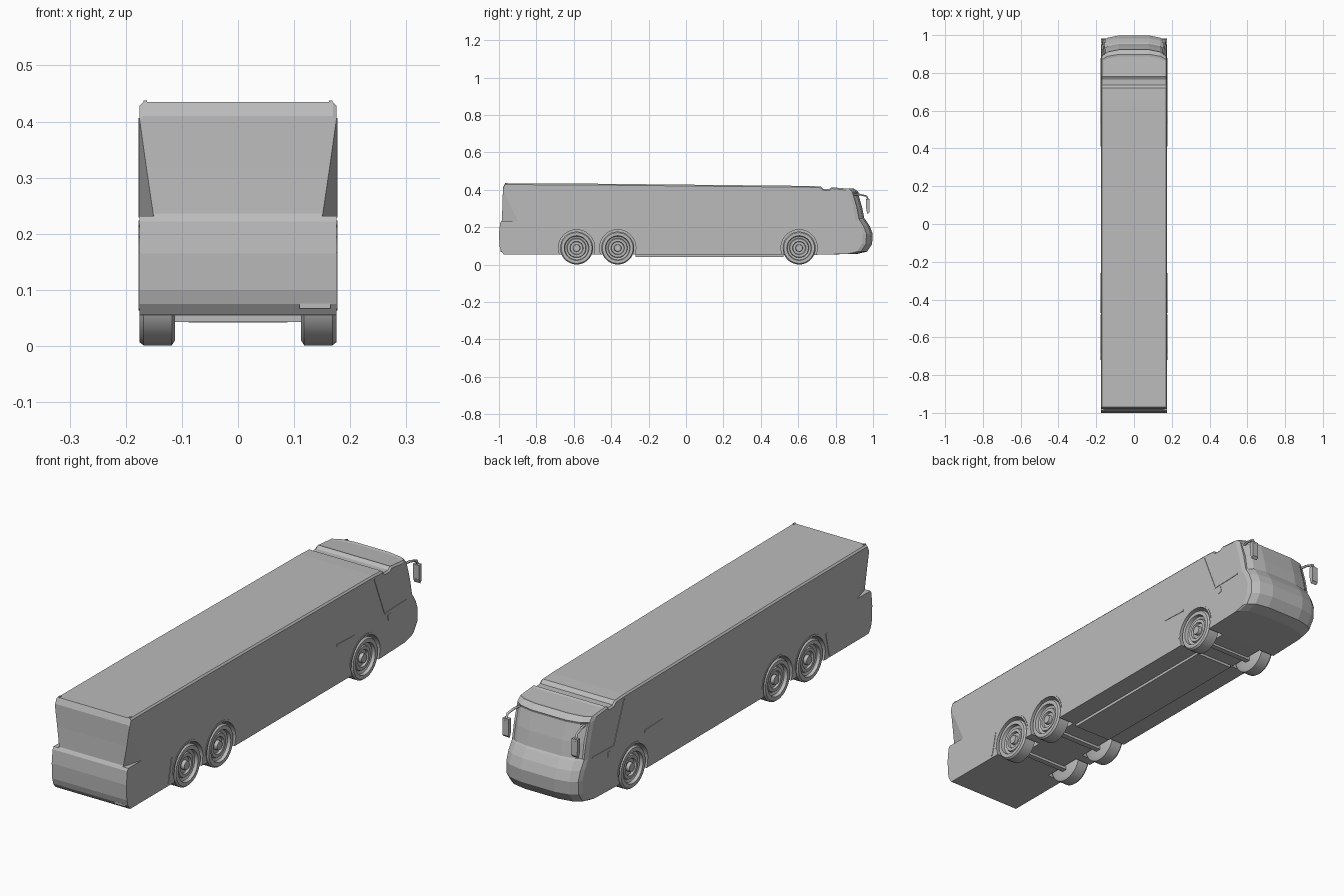
import bpy, bmesh, math
from mathutils import Vector, Matrix

cube = bpy.data.objects.get("Cube")
if cube:
    bpy.data.objects.remove(cube, do_unlink=True)

grey = bpy.data.materials.new("plain grey")
grey.use_nodes = True
grey.diffuse_color = (0.5, 0.5, 0.5, 1)
grey.node_tree.nodes["Principled BSDF"].inputs["Base Color"].default_value = (0.5, 0.5, 0.5, 1)


def finish(name, bm, smooth=None):
    bmesh.ops.recalc_face_normals(bm, faces=bm.faces[:])
    mesh = bpy.data.meshes.new(name)
    bm.to_mesh(mesh)
    bm.free()
    mesh.materials.append(grey)
    obj = bpy.data.objects.new(name, mesh)
    bpy.context.collection.objects.link(obj)
    if smooth:
        bpy.ops.object.select_all(action='DESELECT')
        obj.select_set(True)
        bpy.context.view_layer.objects.active = obj
        bpy.ops.object.shade_smooth_by_angle(angle=math.radians(smooth))
    return obj


def box(name, lo, hi):
    bm = bmesh.new()
    lo, hi = Vector(lo), Vector(hi)
    size = Matrix.Diagonal((*(hi - lo), 1))
    bmesh.ops.create_cube(bm, size=1, matrix=Matrix.Translation((lo + hi) / 2) @ size)
    return finish(name, bm)


def hull(name, points):
    bm = bmesh.new()
    for p in points:
        bm.verts.new(p)
    bmesh.ops.convex_hull(bm, input=bm.verts[:])
    return finish(name, bm)


def lathe(name, profile, y, z, side, start=0, sweep=360, steps=36, closed=True):
    # profile of (radius, distance from centre line), turned about the x axis
    bm = bmesh.new()
    a = math.radians(start)
    vs = [bm.verts.new((side * x, y + r * math.cos(a), z + r * math.sin(a))) for r, x in profile]
    es = [bm.edges.new(p) for p in zip(vs, vs[1:])]
    if closed:
        es.append(bm.edges.new((vs[-1], vs[0])))
    bmesh.ops.spin(bm, geom=vs + es, cent=(0, y, z), axis=(1, 0, 0),
                   angle=math.radians(sweep), steps=steps)
    bmesh.ops.remove_doubles(bm, verts=bm.verts[:], dist=0.0003)
    return finish(name, bm, 35)


def strip(name, side, pts, width, x=0.1745, out=0.003):
    # thin raised strip on the flank between two (y, z) points
    a, b = (Vector((0, *p)) for p in pts)
    n = (b - a).normalized().cross(Vector((1, 0, 0))) * width / 2
    corners = [p + s * n + Vector((side * d, 0, 0))
               for p in (a, b) for s in (-1, 1) for d in (x, x + out)]
    return hull(name, corners)


# Body shell: side outline repeated across the width, nose corners swept back
outline = [(-0.975, 0.055), (-0.99, 0.075), (-0.997, 0.10), (-1.0, 0.165), (-0.994, 0.222),
           (-0.985, 0.236), (-0.981, 0.32), (-0.979, 0.41), (-0.968, 0.435), (-0.5, 0.433),
           (0.66, 0.421), (0.72, 0.418), (0.735, 0.404), (0.765, 0.404), (0.78, 0.414),
           (0.90, 0.406), (0.925, 0.388), (0.948, 0.31), (0.962, 0.24), (0.985, 0.205),
           (1.0, 0.165), (0.997, 0.11), (0.97, 0.07), (0.92, 0.058), (0.70, 0.053)]
half = [(0.1755, 0.055, 0.007), (0.169, 0.035, 0), (0.14, 0.014, 0), (0.08, 0.002, 0)]
slices = [(-x, s, d) for x, s, d in half] + [(x, s, d) for x, s, d in reversed(half)]
bm = bmesh.new()
rows = []
for x, setback, drop in slices:
    row = []
    for y, z in outline:
        back = setback * min(1, max(0, (y - 0.8) / 0.12))
        row.append(bm.verts.new((x, y - back, z - (drop if z > 0.4 else 0))))
    rows.append(row)
count = len(outline)
for a, b in zip(rows, rows[1:]):
    for i in range(count):
        j = (i + 1) % count
        bm.faces.new((a[i], a[j], b[j], b[i]))
bm.faces.new(rows[0])
bm.faces.new(rows[-1])
bmesh.ops.recalc_face_normals(bm, faces=bm.faces[:])


def recess(test, width, depth):
    bm.normal_update()
    faces = [f for f in bm.faces if test(f.calc_center_median(), f.normal)]
    bmesh.ops.inset_region(bm, faces=faces, thickness=width, depth=depth)


# Windscreen and roof hatch sunk into the nose
recess(lambda c, n: n.y > 0.5 and 0.24 < c.z < 0.38 and abs(c.x) < 0.16, 0.008, -0.005)
recess(lambda c, n: n.z > 0.8 and 0.79 < c.y < 0.9 and abs(c.x) < 0.16, 0.012, -0.003)
body = finish("body_shell", bm)

# Cutters for wheel arches and the slanted rear corners
axles = [-0.585, -0.365, 0.605]
cutters = []
for side in (-1, 1):
    for y in axles:
        cutters.append(lathe("arch_cutter", [(0, 0.10), (0.097, 0.10), (0.097, 0.2), (0, 0.2)],
                             y, 0.09, side, closed=False))
    cutters.append(hull("corner_cutter", [(side * x, y, z) for x, y, z in
                   [(0.15, -0.987, 0.232), (0.15, -1.05, 0.232), (0.178, -0.89, 0.232),
                    (0.22, -0.89, 0.232), (0.22, -1.05, 0.232),
                    (0.176, -0.982, 0.415), (0.22, -1.05, 0.415)]]))
for cutter in cutters:
    cutter.hide_render = True
    mod = body.modifiers.new("cut", 'BOOLEAN')
    mod.operation = 'DIFFERENCE'
    mod.solver = 'EXACT'
    mod.object = cutter
bpy.context.view_layer.update()
cut_mesh = bpy.data.meshes.new_from_object(body.evaluated_get(bpy.context.evaluated_depsgraph_get()))
body.modifiers.clear()
body.data = cut_mesh
for cutter in cutters:
    bpy.data.objects.remove(cutter, do_unlink=True)

# Wheels: tyre with stepped rim and hub
tyre = [(0, 0.112), (0.078, 0.112), (0.088, 0.118), (0.088, 0.168), (0.082, 0.1755),
        (0.066, 0.1755), (0.063, 0.162), (0.052, 0.158), (0.049, 0.165), (0.036, 0.165),
        (0.033, 0.156), (0.02, 0.156), (0.018, 0.17), (0, 0.17)]
for side, label in ((-1, "right"), (1, "left")):
    for y, place in zip(axles, ("rear", "middle", "front")):
        lathe(f"{place}_wheel_{label}", tyre, y, 0.089, side, closed=False)
        # Raised arch lip
        lip = [(0.097, 0.172), (0.105, 0.172), (0.105, 0.1775), (0.097, 0.1775)]
        lathe(f"{place}_arch_lip_{label}", lip, y, 0.09, side, 0, 180, 24)

    # Flank trim: slanted guard, crease ahead of the wheel, cab window post and sill
    strip(f"arch_guard_{label}", side, [(-0.715, 0.065), (-0.692, 0.165)], 0.012)
    strip(f"flank_crease_{label}", side, [(0.41, 0.22), (0.53, 0.215)], 0.008)
    strip(f"cab_window_post_{label}", side, [(0.665, 0.405), (0.735, 0.232)], 0.006)
    strip(f"cab_window_sill_{label}", side, [(0.735, 0.232), (0.88, 0.236)], 0.005)
    strip(f"side_marker_{label}", side, [(0.755, 0.205), (0.775, 0.21)], 0.025)

    # Mirror: bent arm from the roof edge with a hanging head
    curve = bpy.data.curves.new("mirror_arm", 'CURVE')
    curve.dimensions = '3D'
    curve.bevel_depth = 0.005
    curve.bevel_resolution = 1
    spline = curve.splines.new('POLY')
    path = [(0.150, 0.88, 0.375), (0.158, 0.93, 0.375), (0.163, 0.965, 0.366), (0.163, 0.977, 0.34)]
    spline.points.add(len(path) - 1)
    for point, (x, y, z) in zip(spline.points, path):
        point.co = (side * x, y, z, 1)
    curve.materials.append(grey)
    bpy.context.collection.objects.link(bpy.data.objects.new(f"mirror_arm_{label}", curve))
    hull(f"mirror_head_{label}", [(side * x, y, z) for x in (0.148, 0.176)
         for y, z in ((0.962, 0.35), (0.98, 0.35), (0.982, 0.28), (0.972, 0.27), (0.964, 0.29))])

    # Roof marker lamp
    mx = sorted((side * 0.162, side * 0.168))
    box(f"roof_marker_{label}", (mx[0], -0.968, 0.43), (mx[1], -0.955, 0.438))

# Underbody pan, axles and rear plate
box("underbody_pan", (-0.088, -0.27, 0.042), (0.088, 0.52, 0.06))
for y, place in zip(axles, ("rear", "middle", "front")):
    box(f"{place}_axle", (-0.115, y - 0.012, 0.043), (0.115, y + 0.012, 0.06))
box("rear_plate", (0.11, -0.991, 0.067), (0.165, -0.982, 0.076))
